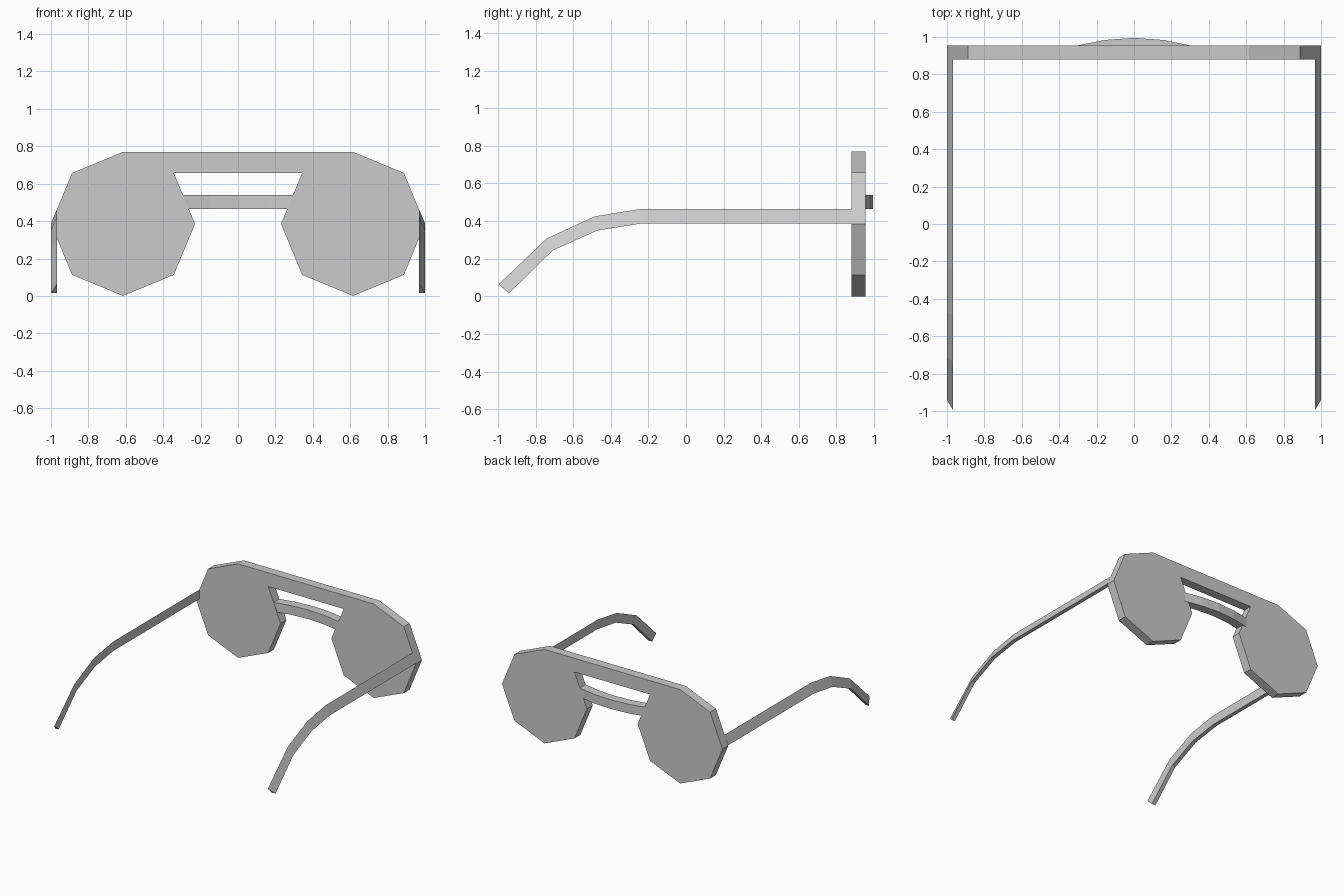
import bpy, bmesh
from math import cos, sin, radians

if "Cube" in bpy.data.objects:
    bpy.data.objects.remove(bpy.data.objects["Cube"])


def loft(name, rings):
    """Skin a list of equal-sized cross-sections and cap both ends."""
    bm = bmesh.new()
    rows = [[bm.verts.new(p) for p in ring] for ring in rings]
    n = len(rows[0])
    for a, b in zip(rows, rows[1:]):
        for i in range(n):
            j = (i + 1) % n
            bm.faces.new((a[i], a[j], b[j], b[i]))
    bm.faces.new(rows[0])
    bm.faces.new(rows[-1])
    bmesh.ops.recalc_face_normals(bm, faces=bm.faces)
    mesh = bpy.data.meshes.new(name)
    bm.to_mesh(mesh)
    bm.free()
    obj = bpy.data.objects.new(name, mesh)
    bpy.context.collection.objects.link(obj)
    return obj


FRONT, BACK = 0.88, 0.955
LENS_X, LENS_Z, RADIUS = 0.615, 0.385, 0.385


def lens_arc(side, start):
    return [(side * LENS_X + RADIUS * cos(radians(start + 45 * k)),
             LENS_Z + RADIUS * sin(radians(start + 45 * k))) for k in range(8)]


# Lenses and brow bar: two octagons sharing one outline
outline = lens_arc(-1, 90) + lens_arc(1, 135)
loft("lens_frame", [[(x, y, z) for x, z in outline] for y in (FRONT, BACK)])

# Curved nose bridge
bow = [(-0.3, 0), (-0.155, 0.029), (0, 0.04), (0.155, 0.029), (0.3, 0)]
loft("nose_bridge", [[(x, FRONT + d, 0.465), (x, BACK + d, 0.465),
                      (x, BACK + d, 0.54), (x, FRONT + d, 0.54)] for x, d in bow])

# Temple arms: triangular section, (top y, top z, bottom y, bottom z) along the arm
path = [(FRONT, 0.465, FRONT, 0.388), (-0.24, 0.465, -0.232, 0.388),
        (-0.485, 0.425, -0.472, 0.35), (-0.74, 0.308, -0.71, 0.243),
        (-0.995, 0.065, -0.942, 0.015)]
for side, label in ((-1, "left"), (1, "right")):
    loft(label + "_temple_arm", [[(side * 0.967, ty, tz), (side * 0.967, by, bz),
                                  (side * 1.0, by, bz)] for ty, tz, by, bz in path])
